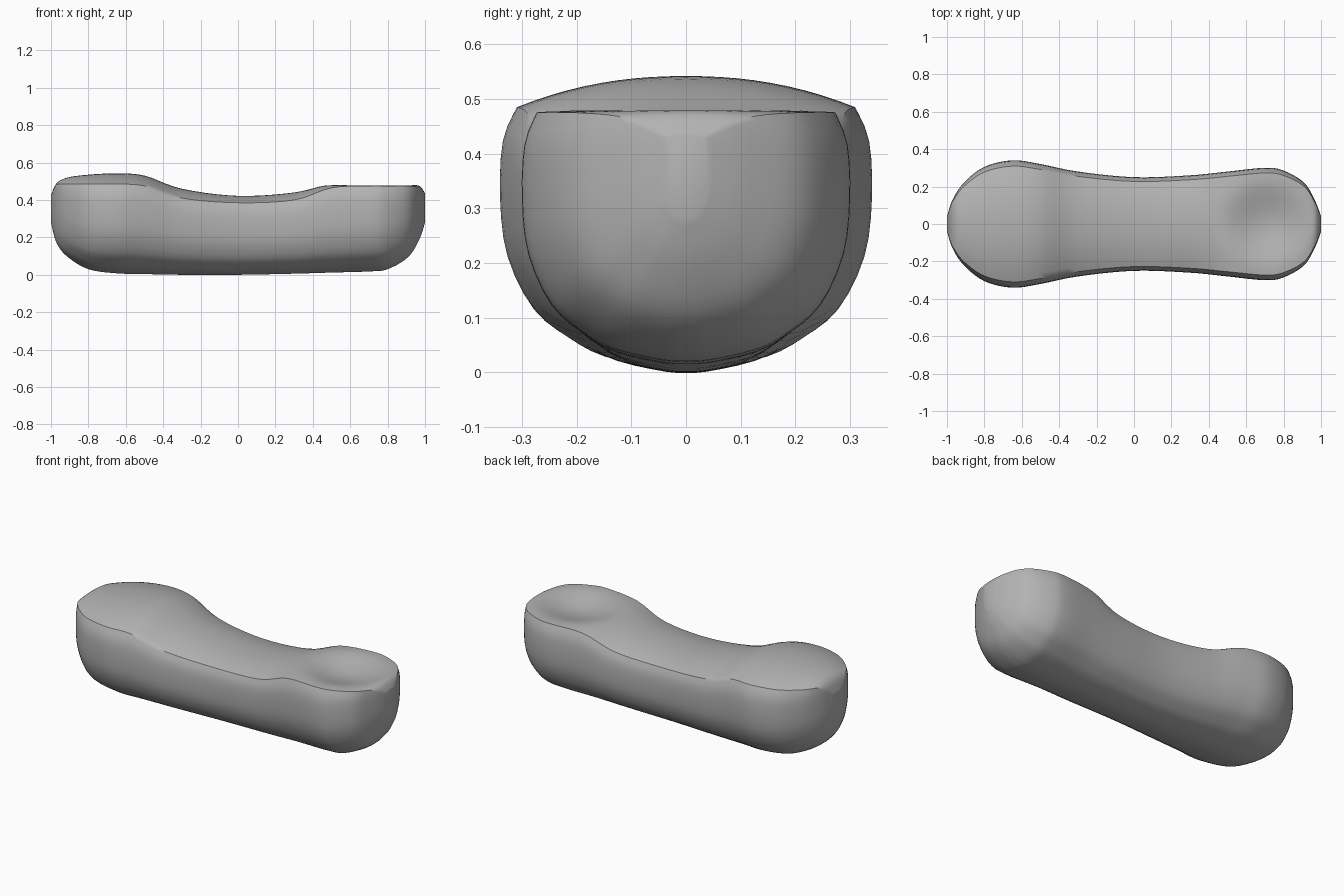
import bpy
import bmesh
import math
from mathutils import Vector

cube = bpy.data.objects.get("Cube")
if cube:
    bpy.data.objects.remove(cube, do_unlink=True)

# Single flat grey
grey = bpy.data.materials.new("plain grey")
grey.use_nodes = True
colour = (0.45, 0.45, 0.45, 1)
grey.diffuse_color = colour
grey.node_tree.nodes["Principled BSDF"].inputs["Base Color"].default_value = colour


def smooth_path(points, steps):
    """Catmull-Rom curve through points of any dimension."""
    points = [Vector(p) for p in points]
    padded = [points[0]] + points + [points[-1]]
    result = []
    for a, b, c, d in zip(padded, padded[1:], padded[2:], padded[3:]):
        for i in range(steps):
            t = i / steps
            result.append(b + (c - a) * t / 2
                          + (a * 2 - b * 5 + c * 4 - d) * t * t / 2
                          + (b * 3 - a - c * 3 + d) * t ** 3 / 2)
    return result + [points[-1]]


# Stations along the body: (x, half width, bottom), and (x, crease, top)
plan = [(-1, .04, .28), (-.97, .13, .17), (-.91, .22, .095), (-.8, .305, .03),
        (-.65, .34, .008), (-.5, .32, .004), (-.3, .28, 0), (0, .25, 0), (.3, .26, .006),
        (.5, .28, .012), (.7, .3, .018), (.8, .285, .03), (.91, .22, .095),
        (.97, .12, .19), (1, .04, .28)]
crown = [(.42, .425), (.48, .49), (.485, .52), (.485, .535), (.485, .542),
         (.475, .53), (.41, .46), (.385, .422), (.4, .44),
         (.465, .485), (.475, .485), (.475, .483), (.475, .482), (.465, .475), (.43, .435)]
stations = smooth_path([p[:2] + (p[2],) for p in plan], 5)
crowns = smooth_path(crown, 5)

# Half cross-section: rounded hull below the crease, shallow dome above it
hull = smooth_path([(0, 0), (.14, .005), (.44, .05), (.63, .12), (.82, .23),
                    (.96, .43), (1, .65), (.985, .87), (.91, 1)], 3)
dome_steps = 10


def dish(x, y):
    """Depth of the shallow scoop in the left end."""
    r = math.hypot((x - .7) / .27, y / .25)
    return .05 * (1 - r * r) ** 2 if r < 1 else 0


def section(station, heights):
    x, width, bottom = station
    crease, top = heights
    half = [(p.x * width, bottom + p.y * (crease - bottom)) for p in hull]
    for i in range(1, dome_steps + 1):
        u = 1 - i / dome_steps
        y = u * .91 * width
        half.append((y, crease + (top - crease) * (1 - u ** 2.2) - dish(x, y)))
    mirrored = [(-y, z) for y, z in reversed(half[1:-1])]
    return [(x, y, z) for y, z in half + mirrored]


# Lofted body with closed ends
bm = bmesh.new()
rings = [[bm.verts.new(co) for co in section(s, h)] for s, h in zip(stations, crowns)]
for ring, following in zip(rings, rings[1:]):
    count = len(ring)
    for i in range(count):
        j = (i + 1) % count
        bm.faces.new((ring[i], ring[j], following[j], following[i]))
bm.faces.new(rings[0])
bm.faces.new(rings[-1])
bmesh.ops.recalc_face_normals(bm, faces=bm.faces)
mesh = bpy.data.meshes.new("handle_body")
bm.to_mesh(mesh)
bm.free()
mesh.materials.append(grey)

body = bpy.data.objects.new("handle_body", mesh)
bpy.context.collection.objects.link(body)
bpy.context.view_layer.objects.active = body
body.select_set(True)
bpy.ops.object.shade_smooth_by_angle(angle=math.radians(40))
